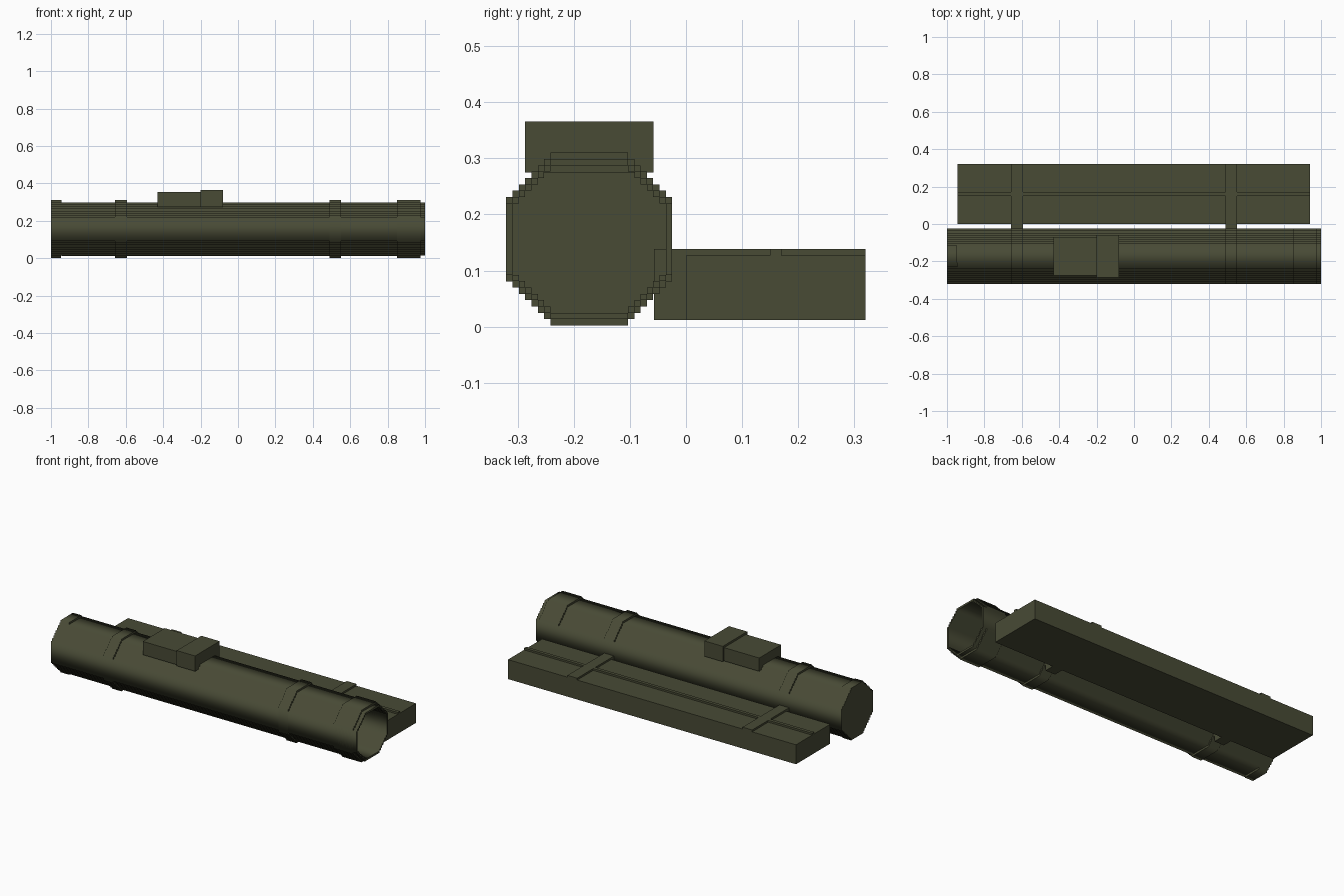
import bpy, math

if "Cube" in bpy.data.objects:
    bpy.data.objects.remove(bpy.data.objects["Cube"])

olive = bpy.data.materials.new("olive_drab")
olive.diffuse_color = (0.065, 0.069, 0.036, 1)
olive.use_nodes = True
olive.node_tree.nodes["Principled BSDF"].inputs["Base Color"].default_value = olive.diffuse_color

S = 0.01128           # size of one stair step in the tube outline
CY, CZ = -0.1725, 0.156   # tube axis


def box(name, x, y, z):
    bpy.ops.mesh.primitive_cube_add(size=1, location=((x[0] + x[1]) / 2, (y[0] + y[1]) / 2, (z[0] + z[1]) / 2))
    ob = bpy.context.object
    ob.name = name
    ob.scale = (x[1] - x[0], y[1] - y[0], z[1] - z[0])
    ob.data.materials.append(olive)
    return ob


def stepped(flat, top, n):
    """Closed octagon outline whose diagonals are n stair steps."""
    q = [(flat, top)]
    for i in range(n):
        u, v = q[-1]
        q += [(u, v - S), (u + S, v - S)]
    q = q[::-1]                                   # side up to top, first quadrant
    left = [(-u, v) for u, v in q[::-1]]
    half = q + left
    return half + [(-u, -v) for u, v in half]


def tube(name, x0, x1, *outlines):
    """Extrude an outline along x; a second outline becomes the hole."""
    cu = bpy.data.curves.new(name, 'CURVE')
    cu.dimensions = '2D'
    cu.fill_mode = 'BOTH'
    cu.extrude = (x1 - x0) / 2
    for pts in outlines:
        sp = cu.splines.new('POLY')
        sp.points.add(len(pts) - 1)
        for p, (u, v) in zip(sp.points, pts):
            p.co = (u, v, 0, 1)
        sp.use_cyclic_u = True
    ob = bpy.data.objects.new(name, cu)
    bpy.context.collection.objects.link(ob)
    ob.location = ((x0 + x1) / 2, CY, CZ)
    ob.rotation_euler = (math.pi / 2, 0, math.pi / 2)
    cu.materials.append(olive)
    bpy.ops.object.select_all(action='DESELECT')
    ob.select_set(True)
    bpy.context.view_layer.objects.active = ob
    bpy.ops.object.convert(target='MESH')
    bpy.context.object.name = name


# Hollow tube, open at the +x end and closed by a cap at the other
bore = stepped(0.069, 0.1314, 6)
tube("tube_body", -0.945, 1.0, stepped(0.069, 0.1427, 7), bore)
tube("end_cap", -1.0, -0.945, stepped(0.0577, 0.154, 8))

# Raised bands and muzzle ring
for name, x0, x1 in (("rear_band", -0.657, -0.594), ("front_band", 0.488, 0.552),
                     ("muzzle_ring", 0.85, 0.977)):
    tube(name, x0, x1, stepped(0.069, 0.154, 7), stepped(0.069, 0.137, 6))

# Housing on top of the tube
box("housing_rear", (-0.43, -0.2), (-0.275, -0.07), (0.275, 0.354))
box("housing_front", (-0.2, -0.08), (-0.287, -0.058), (0.275, 0.366))

# Flat case beside the tube, with seam ridge, straps and links
box("case", (-0.944, 0.941), (0.0, 0.32), (0.012, 0.127))
box("case_ridge", (-0.944, 0.941), (0.15, 0.17), (0.12, 0.138))
for side, x in (("rear", (-0.657, -0.594)), ("front", (0.488, 0.552))):
    box(side + "_strap", x, (0.0, 0.32), (0.127, 0.138))
    box(side + "_link", x, (-0.057, 0.0), (0.012, 0.138))
